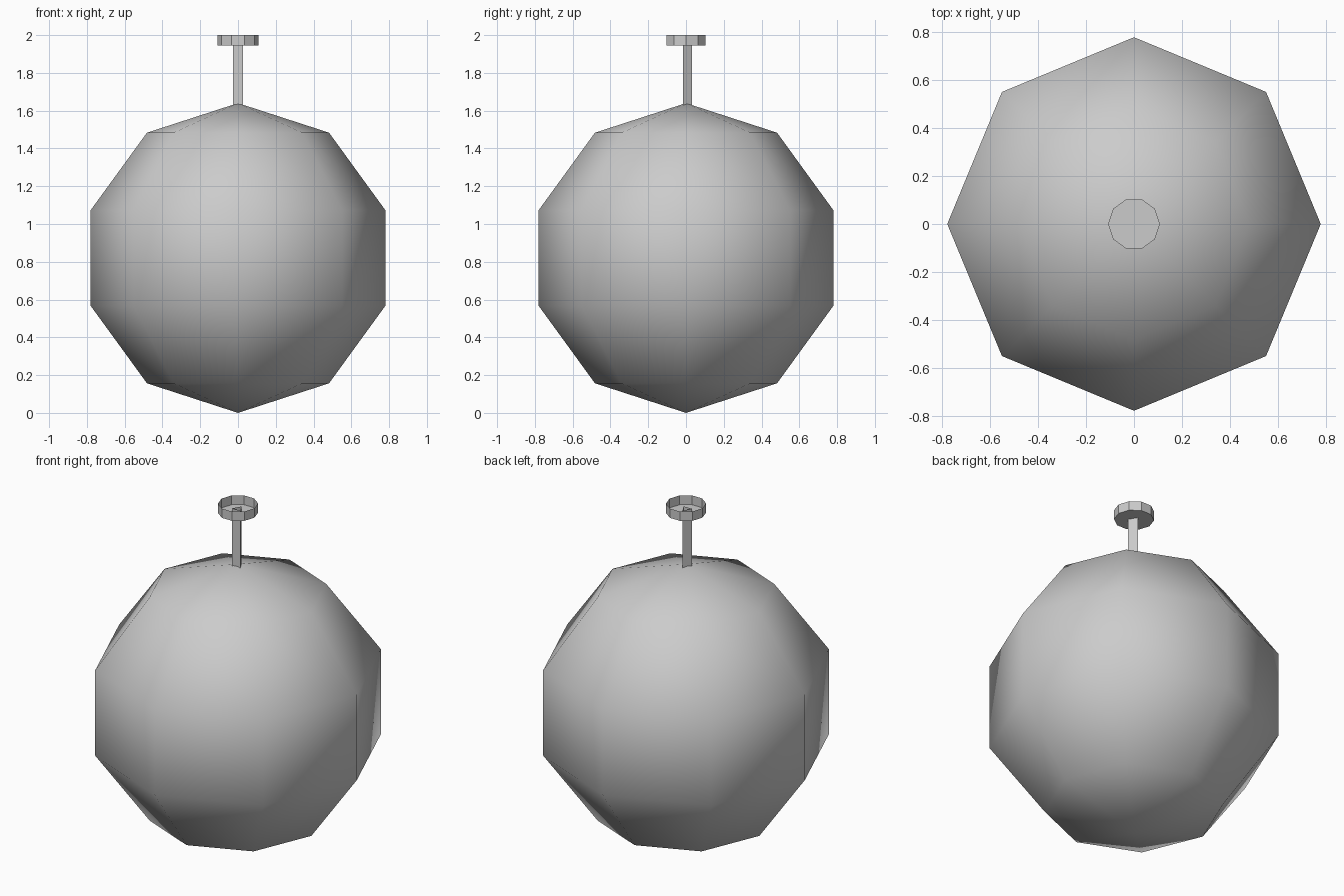
import bpy, math

if "Cube" in bpy.data.objects:
    bpy.data.objects.remove(bpy.data.objects["Cube"])


def open_tube(name, sides, radius, z0, z1, start, floor=False):
    """Vertical prism wall with open top, optional closed floor."""
    ring = [(radius * math.cos(start + i * math.tau / sides),
             radius * math.sin(start + i * math.tau / sides)) for i in range(sides)]
    verts = [(x, y, z) for z in (z0, z1) for x, y in ring]
    faces = [(i, (i + 1) % sides, sides + (i + 1) % sides, sides + i) for i in range(sides)]
    if floor:
        faces.append(tuple(reversed(range(sides))))
    mesh = bpy.data.meshes.new(name)
    mesh.from_pydata(verts, [], faces)
    obj = bpy.data.objects.new(name, mesh)
    bpy.context.collection.objects.link(obj)
    return obj


# Globe shade: low-poly ball with smooth shading
bpy.ops.mesh.primitive_uv_sphere_add(segments=8, ring_count=5, radius=0.82, location=(0, 0, 0.82))
globe = bpy.context.object
globe.name = "globe_shade"
bpy.ops.object.shade_smooth()

# Thin three-sided stem, poking slightly into the ceiling cup
open_tube("stem", 3, 0.032, 1.62, 1.97, math.pi / 2)

# Ceiling cup: ten-sided, open on top
open_tube("ceiling_cup", 10, 0.108, 1.945, 2.0, 0, floor=True)
